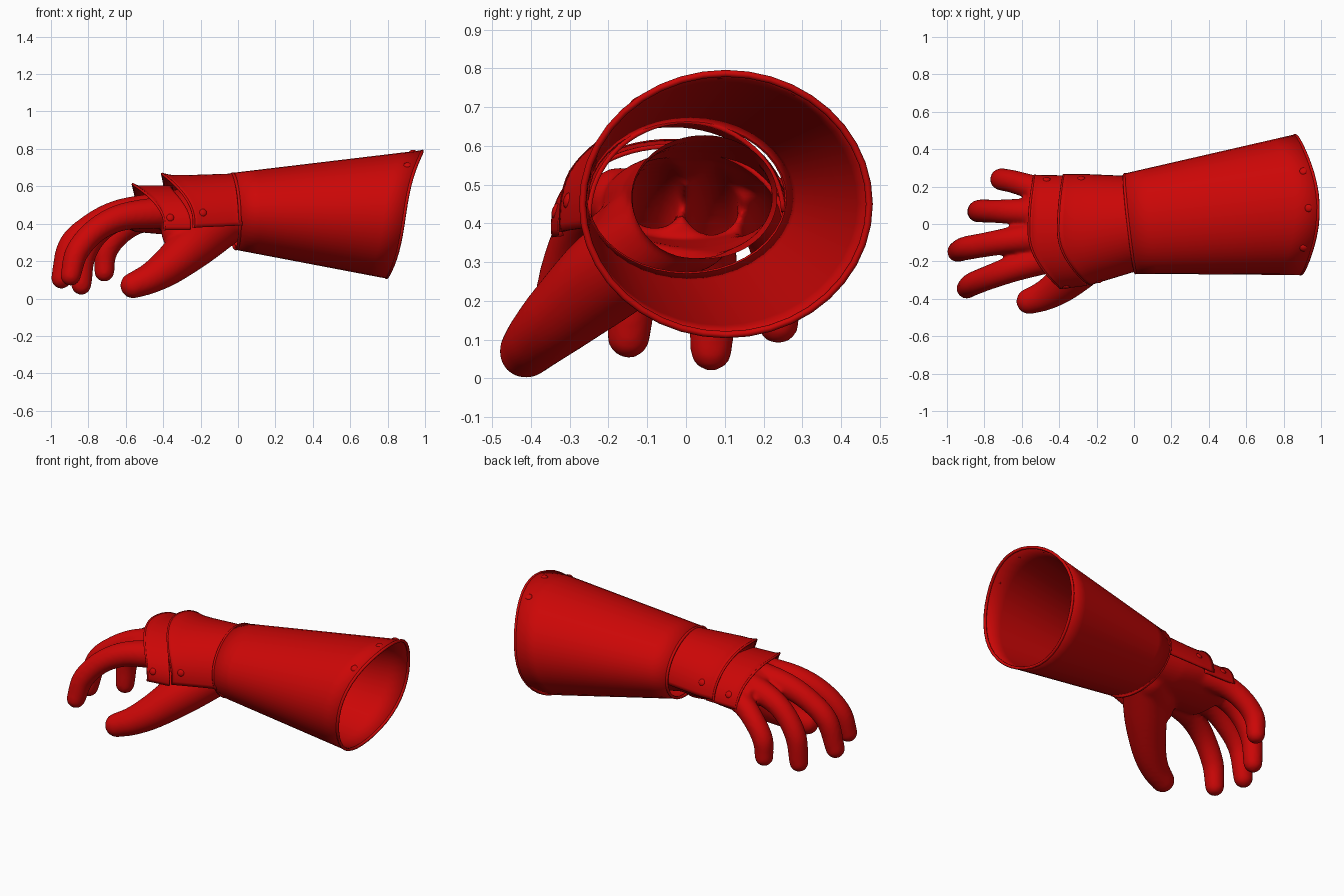
import bpy, bmesh, math
from math import sin, cos, pi
from mathutils import Vector

if "Cube" in bpy.data.objects:
    bpy.data.objects.remove(bpy.data.objects["Cube"])

red = bpy.data.materials.new("red_metal")
red.diffuse_color = (0.6, 0.002, 0.002, 1)
red.use_nodes = True
red.node_tree.nodes["Principled BSDF"].inputs["Base Color"].default_value = red.diffuse_color


def make_object(name, bm, angle=40):
    mesh = bpy.data.meshes.new(name)
    bm.to_mesh(mesh)
    bm.free()
    ob = bpy.data.objects.new(name, mesh)
    bpy.context.collection.objects.link(ob)
    mesh.materials.append(red)
    bpy.ops.object.select_all(action='DESELECT')
    ob.select_set(True)
    bpy.context.view_layer.objects.active = ob
    bpy.ops.object.shade_smooth_by_angle(angle=math.radians(angle))
    return ob


def sheet(name, f, a0, a1, nu, nv, closed, thick):
    """Thickened surface from f(angle, v)."""
    bm = bmesh.new()
    cols = nu if closed else nu + 1
    grid = [[bm.verts.new(f(a0 + (a1 - a0) * i / nu, j / nv)) for j in range(nv + 1)]
            for i in range(cols)]
    for i in range(nu):
        k = (i + 1) % cols
        for j in range(nv):
            bm.faces.new((grid[i][j], grid[k][j], grid[k][j + 1], grid[i][j + 1]))
    ob = make_object(name, bm)
    mod = ob.modifiers.new("thickness", 'SOLIDIFY')
    mod.thickness = thick
    mod.offset = 0
    return ob


def tube_rings(bm, rings, n=24):
    """Closed solid through rings of (centre, side vector, up vector)."""
    loops = [[bm.verts.new(c + s * cos(2 * pi * i / n) + u * sin(2 * pi * i / n))
              for i in range(n)] for c, s, u in rings]
    for a, b in zip(loops, loops[1:]):
        for i in range(n):
            k = (i + 1) % n
            bm.faces.new((a[i], a[k], b[k], b[i]))
    bm.faces.new(loops[0][::-1])
    bm.faces.new(loops[-1])


def edge_bead(name, pts, r, closed):
    """Rolled bead along an edge."""
    bm = bmesh.new()
    n, m = len(pts), 8
    loops = []
    for i, p in enumerate(pts):
        a = pts[(i - 1) % n] if closed or i else p
        b = pts[(i + 1) % n] if closed or i < n - 1 else p
        t = (b - a).normalized()
        s = t.cross(Vector((1, 0, 0))).normalized()
        u = t.cross(s)
        loops.append([bm.verts.new(p + r * (s * cos(2 * pi * k / m) + u * sin(2 * pi * k / m)))
                      for k in range(m)])
    for i in range(n if closed else n - 1):
        a, b = loops[i], loops[(i + 1) % n]
        for k in range(m):
            bm.faces.new((a[k], a[(k + 1) % m], b[(k + 1) % m], b[k]))
    if not closed:
        bm.faces.new(loops[0])
        bm.faces.new(loops[-1])
    bmesh.ops.recalc_face_normals(bm, faces=bm.faces)
    make_object(name, bm, 60)


def rivet(name, f, a, v, r=0.021):
    """Domed rivet lying on a surface f(angle, v)."""
    p = f(a, v)
    n = (f(a + .01, v) - p).cross(f(a, v + .01) - p).normalized()
    if n.dot(Vector((0, cos(a), sin(a)))) < 0:
        n = -n
    bm = bmesh.new()
    bmesh.ops.create_uvsphere(bm, u_segments=14, v_segments=8, radius=r)
    bmesh.ops.scale(bm, vec=(1, 1, .5), verts=bm.verts)
    ob = make_object(name, bm)
    ob.location = p + n * 0.003
    ob.rotation_euler = n.to_track_quat('Z', 'Y').to_euler()


# Flared forearm cuff, slanted at both ends
def cuff(a, v):
    c, s = cos(a), sin(a)
    w = Vector((-.02 - .03 * c - .01 * s, .002 + .262 * c, .466 + .2 * s))
    e = Vector((.875 - .015 * c + .05 * s + .014 * s * s + .045 * s ** 3,
                .103 + .37 * c, .45 + .337 * s))
    return w.lerp(e, v)


sheet("forearm_cuff", cuff, 0, 2 * pi, 40, 8, True, 0.012)
ring = [2 * pi * i / 40 for i in range(40)]
edge_bead("cuff_rim", [cuff(a, 1) for a in ring], 0.009, True)
edge_bead("wrist_rim", [cuff(a, 0) for a in ring], 0.009, True)
for i, (a, v) in enumerate([(128, .95), (92, .95), (60, .955)]):
    rivet(f"cuff_rivet_{i + 1}", cuff, math.radians(a), v)


# Overlapping plates over the back of the hand
def front_x(a):
    f = max(0, -cos(a))
    return .17 * f * f + .03 * max(0, cos(a)) ** 2


def lip(v):
    return .012 * max(0, 1 - v / .12)


def wrist_plate(a, v):
    c, s = cos(a), sin(a)
    x = (-.405 + front_x(a)) * (1 - v) + (-.005 - .03 * c) * v
    k = min(1, max(0, -x / .27))
    return Vector((x, -.035 * k + (.25 + .047 * k) * c,
                   .42 - .012 * k + (.243 + .003 * k + lip(v)) * s))


def knuckle_plate(a, v):
    c, s = cos(a), sin(a)
    x = -.562 + front_x(a) + (.21 - .07 * max(0, -c)) * v
    ry = .3 - (.018 * v if c < 0 else .005 * v)
    return Vector((x, -.042 + ry * c, .392 + (.207 + lip(v)) * s))


A0, A1 = math.radians(3), math.radians(187)
for name, f, vr in (("wrist_plate", wrist_plate, .2), ("knuckle_plate", knuckle_plate, .25)):
    sheet(name, f, A0, A1, 36, 14, False, 0.012)
    edge_bead(name + "_edge", [f(A0 + (A1 - A0) * i / 36, 0) for i in range(37)], 0.007, False)
    rivet(name + "_front_rivet", f, math.radians(169), vr)
    rivet(name + "_back_rivet", f, math.radians(22), vr + .08)

# Hand: palm and digits as overlapping solids, then fused
hand = bmesh.new()
palm = [(.06, .05, .468, .195, .168), (-.05, .042, .468, .18, .147), (-.2, .03, .46, .2, .14),
        (-.32, .01, .46, .222, .125), (-.45, 0, .455, .222, .108), (-.57, .0, .438, .2, .08)]
tube_rings(hand, [(Vector((x, y, z)), Vector((0, ry, 0)), Vector((0, 0, rz)))
                  for x, y, z, ry, rz in palm], 32)
digits = [
    # index, middle, ring, little, thumb, thumb web: x, y, z, radius
    [(-.42, -.17, .46, .085), (-.62, -.23, .435, .073), (-.76, -.28, .365, .066),
     (-.86, -.32, .25, .063), (-.895, -.345, .122, .055)],
    [(-.42, -.06, .48, .09), (-.64, -.085, .455, .073), (-.79, -.11, .385, .066),
     (-.90, -.13, .28, .064), (-.944, -.148, .108, .056)],
    [(-.42, .06, .48, .085), (-.62, .065, .435, .07), (-.74, .068, .36, .063),
     (-.82, .07, .235, .062), (-.838, .065, .074, .055)],
    [(-.38, .15, .455, .08), (-.54, .195, .41, .067), (-.64, .225, .34, .062),
     (-.705, .238, .25, .06), (-.715, .238, .143, .054)],
    [(-.08, -.02, .395, .12), (-.24, -.185, .28, .123), (-.37, -.31, .172, .101),
     (-.47, -.378, .108, .083), (-.56, -.413, .07, .07)],
    [(-.1, 0, .40, .13), (-.22, -.1, .37, .13), (-.31, -.17, .35, .1)],
]
for pts in digits:
    # Catmull-Rom path through the joints
    P = [Vector(p) for p in pts]
    P = [2 * P[0] - P[1]] + P + [2 * P[-1] - P[-2]]
    path = []
    for i in range(1, len(P) - 2):
        a, b, c, d = P[i - 1:i + 3]
        for k in range(6):
            t = k / 6
            path.append(.5 * (2 * b + (c - a) * t + (2 * a - 5 * b + 4 * c - d) * t * t
                              + (3 * b - a - 3 * c + d) * t ** 3))
    path.append(P[-2])
    rings = []
    for i, p in enumerate(path):
        q = path[min(i + 1, len(path) - 1)].xyz - path[max(i - 1, 0)].xyz
        s = q.cross(Vector((0, 0, 1))).normalized()
        rings.append((p.xyz, s * p.w, s.cross(q).normalized() * p.w))
    tube_rings(hand, rings)
    for p in (path[0], path[-1]):
        ball = bmesh.ops.create_uvsphere(hand, u_segments=20, v_segments=14, radius=p.w)
        bmesh.ops.translate(hand, vec=p.xyz, verts=ball["verts"])
bmesh.ops.recalc_face_normals(hand, faces=hand.faces)
ob = make_object("hand_form", hand)
mod = ob.modifiers.new("fuse", 'REMESH')
mod.mode = 'VOXEL'
mod.voxel_size = 0.011
mod = ob.modifiers.new("blend", 'SMOOTH')
mod.factor = .5
mod.iterations = 10
fused = bmesh.new()
fused.from_object(ob, bpy.context.evaluated_depsgraph_get())
bpy.data.objects.remove(ob)
# Open the wrist end so the glove is hollow
bmesh.ops.bisect_plane(fused, geom=fused.verts[:] + fused.edges[:] + fused.faces[:],
                       plane_co=(.02, 0, 0), plane_no=(1, 0, 0), clear_outer=True)
make_object("hand", fused, 180)
